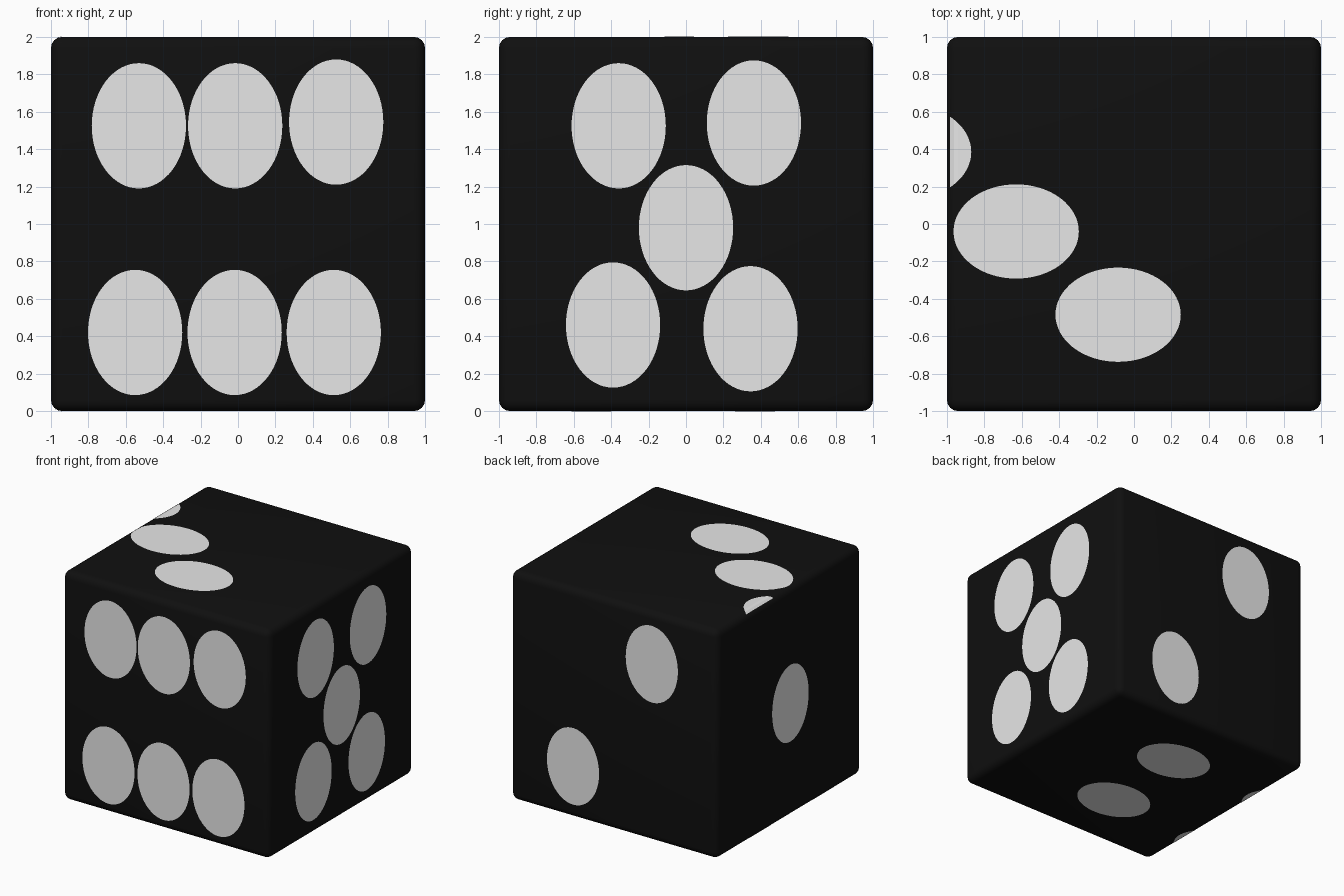
import bpy, bmesh, math
from mathutils import Vector, Matrix

if "Cube" in bpy.data.objects:
    bpy.data.objects.remove(bpy.data.objects["Cube"])

R = 0.06          # edge rounding
SEG = 4           # rounding segments
LIFT = 0.002      # pips float just above the surface
SHORT, LONG = 0.252, 0.335


def material(name, value):
    m = bpy.data.materials.new(name)
    m.diffuse_color = (value, value, value, 1)
    m.use_nodes = True
    m.node_tree.nodes["Principled BSDF"].inputs["Base Color"].default_value = m.diffuse_color
    return m


black = material("black", 0.005)
white = material("white", 0.8)


def finish(name, bm, mat):
    me = bpy.data.meshes.new(name)
    bm.to_mesh(me)
    bm.free()
    me.materials.append(mat)
    ob = bpy.data.objects.new(name, me)
    bpy.context.collection.objects.link(ob)
    return ob


# Cube body with rounded edges
bm = bmesh.new()
bmesh.ops.create_cube(bm, size=2, matrix=Matrix.Translation((0, 0, 1)))
bmesh.ops.bevel(bm, geom=bm.edges[:], offset=R, segments=SEG, profile=0.5,
                affect='EDGES', clamp_overlap=True)
body = finish("cube_body", bm, black)
bpy.context.view_layer.objects.active = body
body.select_set(True)
bpy.ops.object.shade_smooth_by_angle(angle=math.radians(30))

X, Y, Z = Vector((1, 0, 0)), Vector((0, 1, 0)), Vector((0, 0, 1))

# Each face: right axis, up axis, upright or lying pips, pip centres from face middle
FACES = {
    "front": (X, Z, True, [(-0.53, 0.525), (-0.015, 0.525), (0.525, 0.545),
                           (-0.55, -0.58), (-0.018, -0.58), (0.512, -0.58)]),
    "right": (Y, Z, True, [(-0.36, 0.525), (0.363, 0.54), (0, -0.02),
                           (-0.39, -0.54), (0.345, -0.56)]),
    "back": (-X, Z, True, [(0.371, 0.55), (-0.39, -0.545)]),
    "left": (-Y, Z, True, [(0.01, -0.008)]),
    "top": (X, Y, False, [(-0.63, -0.04), (-0.085, -0.485), (-1.205, 0.385)]),
    "bottom": (X, -Y, False, [(-0.086, -0.408), (-0.122, 0.407),
                              (-1.25, -0.37), (-1.25, 0.505)]),
}


def depth(u):
    """Height of the rounded face profile at distance u from the middle."""
    d = max(0.0, abs(u) - (1 - R))
    return 1 - R + math.sqrt(max(0.0, R * R - d * d))


def cut(bm, u, clear=False):
    bmesh.ops.bisect_plane(bm, geom=bm.verts[:] + bm.edges[:] + bm.faces[:],
                           plane_co=(u, 0, 0), plane_no=(-1, 0, 0),
                           clear_outer=clear)


# Oval pips, cut off where the rounding turns over to the next face
for face, (right, up, upright, centres) in FACES.items():
    normal = right.cross(up)
    ru, rv = (SHORT, LONG) if upright else (LONG, SHORT)
    bm = bmesh.new()
    for cu, cv in centres:
        pip = bmesh.new()
        ring = [pip.verts.new((cu + ru * math.cos(a), cv + rv * math.sin(a), 0))
                for a in (2 * math.pi * i / 64 for i in range(64))]
        pip.faces.new(ring)
        if cu - ru < -(1 - R):
            cut(pip, -(1 - R + R * math.sin(math.pi / 4)), True)
            cut(pip, -(1 - R + R * math.sin(math.pi / 8)))
            cut(pip, -(1 - R))
        made = {}
        for v in pip.verts:
            u, w = v.co.x, v.co.y
            made[v] = bm.verts.new(right * u + up * w
                                   + normal * (depth(u) + LIFT) + Z)
        for f in pip.faces:
            bm.faces.new([made[v] for v in f.verts])
        pip.free()
    finish(face + "_pips", bm, white)
